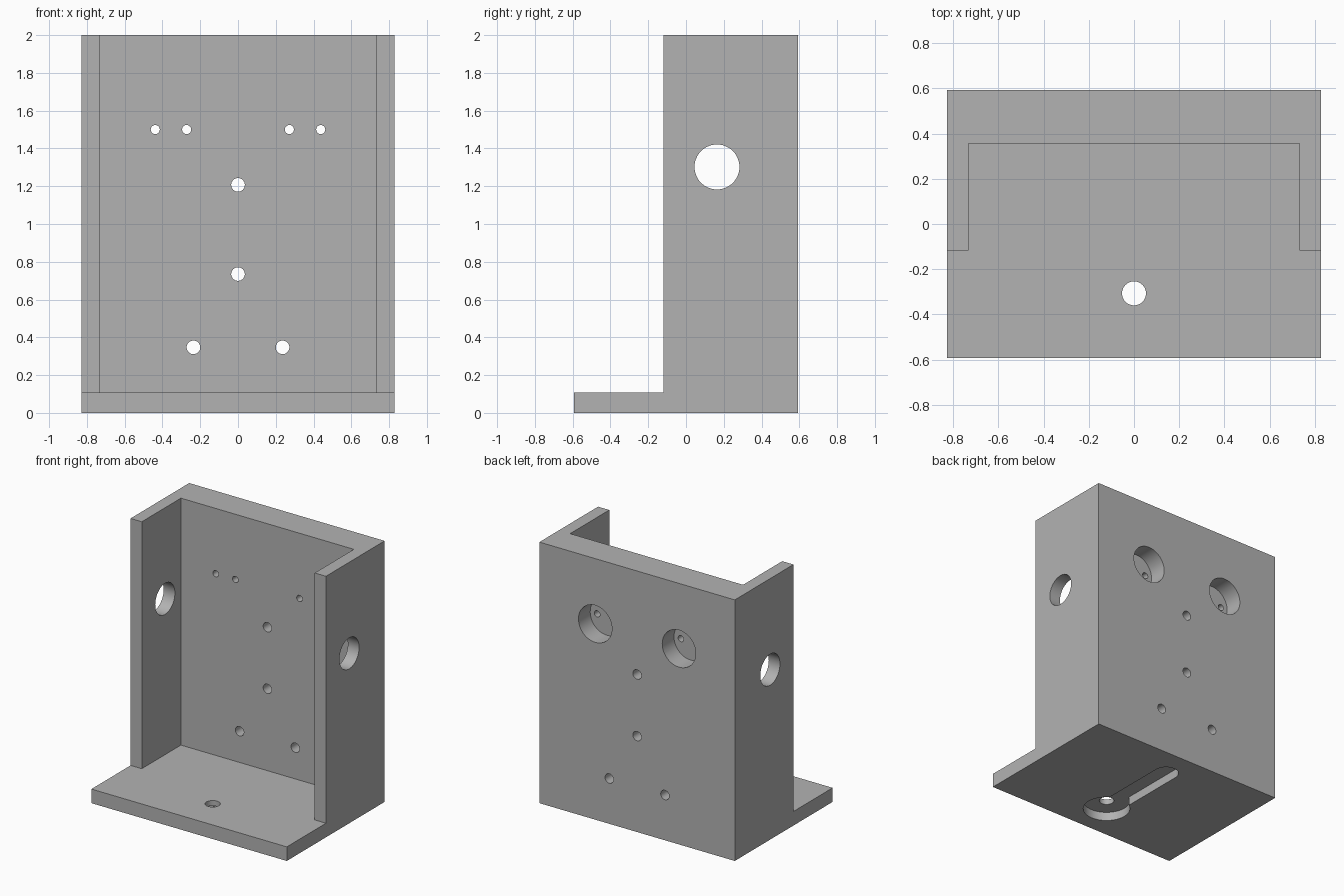
import bpy
import bmesh
import math
from mathutils import Matrix, Vector

if "Cube" in bpy.data.objects:
    bpy.data.objects.remove(bpy.data.objects["Cube"])

# Main dimensions
HALF_W, HALF_D, HEIGHT = 0.828, 0.592, 2.0
BASE_TOP = 0.108
INNER_W = 0.733        # inside face of the side walls
WALL_FRONT = -0.118    # front edge of the side walls
BACK_FACE = 0.356      # inside face of the back wall
OVER = 0.1             # cutter overshoot

grey = bpy.data.materials.new("plain grey")
grey.use_nodes = True
colour = (0.45, 0.45, 0.45, 1)
grey.diffuse_color = colour
grey.node_tree.nodes["Principled BSDF"].inputs["Base Color"].default_value = colour


def make_object(name, bm):
    mesh = bpy.data.meshes.new(name)
    bm.to_mesh(mesh)
    bm.free()
    mesh.materials.append(grey)
    obj = bpy.data.objects.new(name, mesh)
    bpy.context.collection.objects.link(obj)
    return obj


def box(name, low, high):
    low, high = Vector(low), Vector(high)
    bm = bmesh.new()
    bmesh.ops.create_cube(bm, size=1, matrix=Matrix.Translation((low + high) / 2)
                          @ Matrix.Diagonal((high - low).to_4d()))
    return make_object(name, bm)


def rod(name, start, end, radius):
    start, end = Vector(start), Vector(end)
    axis = end - start
    turn = axis.to_track_quat('Z', 'Y').to_matrix().to_4x4()
    bm = bmesh.new()
    bmesh.ops.create_cone(bm, cap_ends=True, segments=48, radius1=radius, radius2=radius,
                          depth=axis.length, matrix=Matrix.Translation((start + end) / 2) @ turn)
    return make_object(name, bm)


def keyhole(name, y_head, y_tail, r_head, r_tail, depth):
    # Round head joined to a narrower round-ended slot, as one outline
    y_join = y_head + math.sqrt(r_head ** 2 - r_tail ** 2)
    reach = math.acos(r_tail / r_head)
    steps = 40
    outline = []
    for i in range(steps + 1):
        a = reach - i * (math.pi + 2 * reach) / steps
        outline.append((r_head * math.cos(a), y_head + r_head * math.sin(a)))
    outline[0], outline[-1] = (r_tail, y_join), (-r_tail, y_join)
    for i in range(steps + 1):
        a = math.pi - i * math.pi / steps
        outline.append((r_tail * math.cos(a), y_tail + r_tail * math.sin(a)))
    bm = bmesh.new()
    face = bm.faces.new([bm.verts.new((x, y, -OVER)) for x, y in outline])
    new = bmesh.ops.extrude_face_region(bm, geom=[face])["geom"]
    top = [v for v in new if isinstance(v, bmesh.types.BMVert)]
    bmesh.ops.translate(bm, verts=top, vec=(0, 0, depth + OVER))
    bmesh.ops.recalc_face_normals(bm, faces=bm.faces)
    return make_object(name, bm)


def through_back(name, x, z, radius, start=BACK_FACE - OVER):
    return rod(name, (x, start, z), (x, HALF_D + OVER, z), radius)


bracket = box("bracket_body", (-HALF_W, -HALF_D, 0), (HALF_W, HALF_D, HEIGHT))

# Open front and channel between the side walls
cutters = [
    box("front_cut", (-1, -1, BASE_TOP), (1, WALL_FRONT, HEIGHT + OVER)),
    box("channel_cut", (-INNER_W, -1, BASE_TOP), (INNER_W, BACK_FACE, HEIGHT + OVER)),
]

# Aligned holes in the side walls
for side in (-1, 1):
    cutters.append(rod("side_hole_cut", (side * (INNER_W - OVER), 0.164, 1.302),
                       (side * (HALF_W + OVER), 0.164, 1.302), 0.119))

# Mounting holes in the back wall
for x, z in ((0, 1.207), (0, 0.735), (-0.236, 0.347), (0.236, 0.347)):
    cutters.append(through_back("mounting_hole_cut", x, z, 0.036))

# Blind bores at the back, each with a pair of small holes
for side in (-1, 1):
    cutters.append(through_back("bore_cut", side * 0.355, 1.5, 0.142, HALF_D - 0.142))
    for offset in (-0.083, 0.083):
        cutters.append(through_back("small_hole_cut", side * 0.355 + offset, 1.5, 0.024))

# Keyhole recess underneath, with a hole through the base
cutters.append(keyhole("keyhole_cut", -0.307, 0.358, 0.168, 0.09, 0.067))
cutters.append(rod("base_hole_cut", (0, -0.307, -OVER), (0, -0.307, BASE_TOP + OVER), 0.053))

bpy.ops.object.select_all(action='DESELECT')
bpy.context.view_layer.objects.active = bracket
bracket.select_set(True)
for cutter in cutters:
    cut = bracket.modifiers.new("cut", 'BOOLEAN')
    cut.operation = 'DIFFERENCE'
    cut.solver = 'EXACT'
    cut.object = cutter
    bpy.ops.object.modifier_apply(modifier=cut.name)
    bpy.data.objects.remove(cutter)

bpy.ops.object.shade_smooth_by_angle(angle=math.radians(30))
